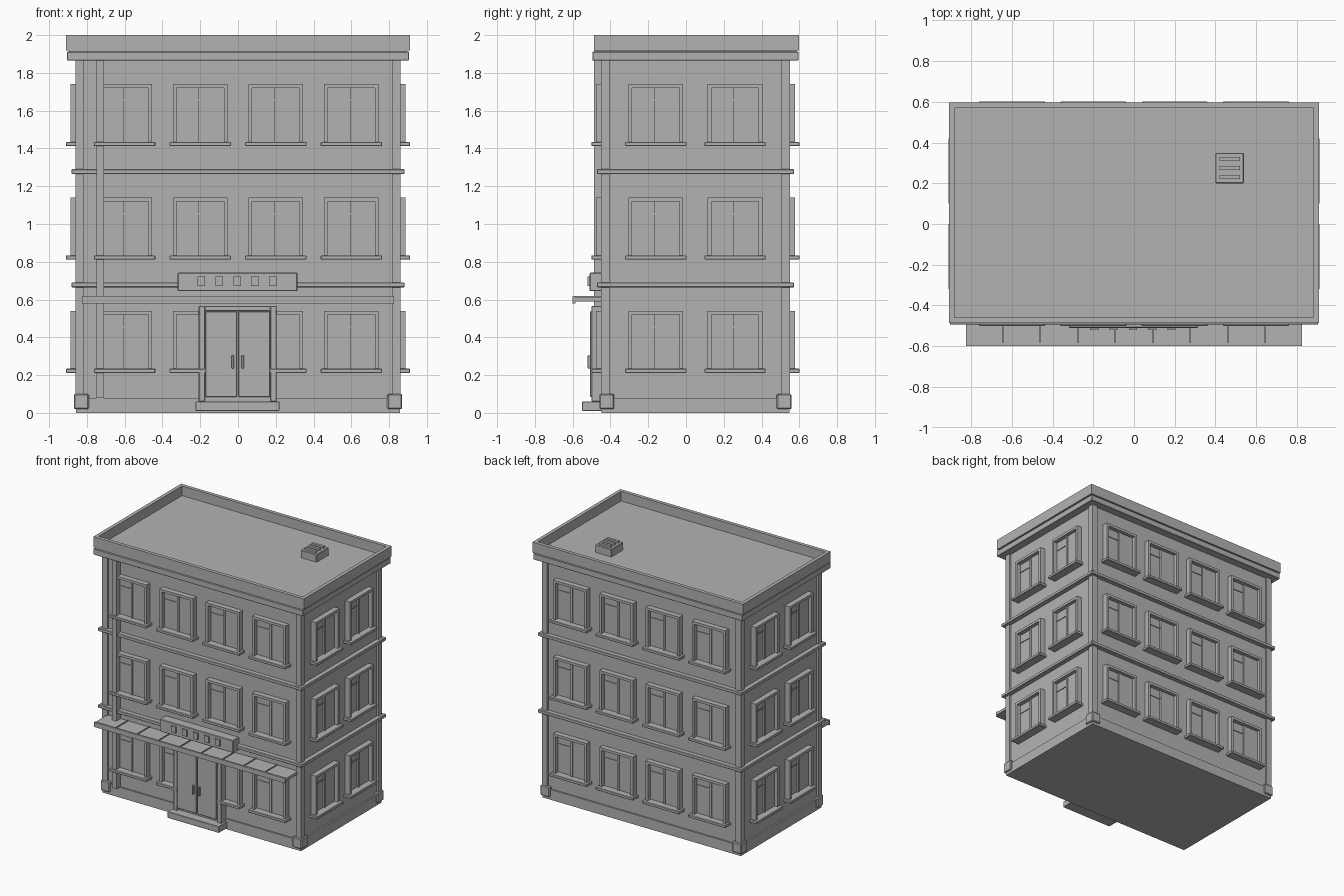
import bpy, bmesh, math
from mathutils import Matrix, Vector

cube = bpy.data.objects.get("Cube")
if cube:
    bpy.data.objects.remove(cube, do_unlink=True)

# One stone grey for the whole building
grey = bpy.data.materials.new("stone_grey")
grey.use_nodes = True
GREY = (0.45, 0.45, 0.45, 1)
grey.diffuse_color = GREY
grey.node_tree.nodes["Principled BSDF"].inputs["Base Color"].default_value = GREY

# Wall extents
WX, FRONT, BACK = 0.845, -0.435, 0.535
MID = (FRONT + BACK) / 2
HALF_DEPTH = (BACK - FRONT) / 2


def build(name, boxes, matrix=None, bevel=0):
    """Make one object from boxes given as (x0, x1, y0, y1, z0, z1)."""
    bm = bmesh.new()
    for x0, x1, y0, y1, z0, z1 in boxes:
        centre = Vector((x0 + x1, y0 + y1, z0 + z1)) / 2
        size = Matrix.Diagonal((x1 - x0, y1 - y0, z1 - z0, 1))
        bmesh.ops.create_cube(bm, size=1, matrix=Matrix.Translation(centre) @ size)
    mesh = bpy.data.meshes.new(name)
    bm.to_mesh(mesh)
    bm.free()
    mesh.materials.append(grey)
    obj = bpy.data.objects.new(name, mesh)
    bpy.context.collection.objects.link(obj)
    if matrix:
        obj.matrix_world = matrix
    if bevel:
        mod = obj.modifiers.new("soft_edge", "BEVEL")
        mod.width = bevel
        mod.segments = 1
    return obj


def around(grow, z0, z1):
    """A slab that overhangs the walls evenly by grow."""
    return (-WX - grow, WX + grow, FRONT - grow, BACK + grow, z0, z1)


def corners(inner, outer, z0, z1):
    """Four corner posts reaching from inside the walls to outside."""
    boxes = []
    for x0, x1 in ((-WX - outer, -WX + inner), (WX - inner, WX + outer)):
        for y0, y1 in ((FRONT - outer, FRONT + inner), (BACK - inner, BACK + outer)):
            boxes.append((x0, x1, y0, y1, z0, z1))
    return boxes


# Main block, plinth and corner trim
build("walls", [around(0, 0, 1.88)])
build("plinth", [around(0.012, 0, 0.08)])
build("corner_pilasters", corners(0.03, 0.015, 0.05, 1.88))
build("corner_blocks", corners(0.055, 0.024, 0.02, 0.1), bevel=0.006)

# Floor bands
for z in (0.665, 1.265):
    build("floor_band", [around(0.036, z, z + 0.025)], bevel=0.003)

# Cornice and parapet around a sunken roof
build("cornice", [around(0.06, 1.865, 1.912)], bevel=0.003)
build("roof_deck", [around(0.05, 1.905, 1.925)])
PX, PF, PB, T = 0.91, -0.487, 0.597, 0.028
build("parapet", [
    (-PX, PX, PF, PF + T, 1.918, 2),
    (-PX, PX, PB - T, PB, 1.918, 2),
    (-PX, -PX + T, PF + T, PB - T, 1.918, 2),
    (PX - T, PX, PF + T, PB - T, 1.918, 2),
])

# Roof vent with slats
build("roof_vent", [(0.4, 0.54, 0.2, 0.35, 1.92, 1.985)], bevel=0.004)
build("roof_vent_slats", [(0.42, 0.52, y, y + 0.02, 1.98, 2)
                          for y in (0.22, 0.265, 0.31)])


def window(matrix):
    """Local x runs along the wall, -y points outward, z up from the sill."""
    w, t, h = 0.145, 0.02, 0.31
    build("window_frame", [
        (-w, -w + t, -0.042, 0.01, 0, h),
        (w - t, w, -0.042, 0.01, 0, h),
        (-w + t, w - t, -0.042, 0.01, h - t, h),
    ], matrix)
    build("window_pane", [(-w + t, w - t, -0.008, 0.01, 0, h - t)], matrix)
    build("window_casements", [
        (-0.008, 0.008, -0.02, 0, 0, h - t),
        (-w + t, 0, -0.014, 0, 0.22, 0.228),
        (0.008, w - t, -0.014, 0, 0, h - t),
    ], matrix)
    build("window_sill", [(-0.162, 0.162, -0.066, 0.01, -0.018, 0.004)],
          matrix, bevel=0.003)


# Windows on all four sides
sides = (
    (0, Vector((0, FRONT, 0)), (-0.6, -0.2, 0.2, 0.6)),
    (90, Vector((WX, MID, 0)), (-0.21, 0.21)),
    (180, Vector((0, BACK, 0)), (-0.6, -0.2, 0.2, 0.6)),
    (270, Vector((-WX, MID, 0)), (-0.21, 0.21)),
)
for angle, origin, spots in sides:
    turn = Matrix.Translation(origin) @ Matrix.Rotation(math.radians(angle), 4, "Z")
    for floor in range(3):
        for u in spots:
            window(turn @ Matrix.Translation((u, 0, 0.23 + 0.6 * floor)))

# Downpipe on the front
build("downpipe", [(-0.75, -0.71, -0.487, FRONT, 0.08, 1.87)])

# Canopy: slab, front lip and raised seams between nine panels
build("canopy_slab", [(-0.825, 0.825, -0.6, FRONT, 0.59, 0.612)])
build("canopy_lip", [(-0.825, 0.825, -0.6, -0.585, 0.58, 0.618)])
build("canopy_seams", [(x - 0.003, x + 0.003, -0.6, FRONT, 0.61, 0.62)
                       for x in [-0.645 + 0.1843 * i for i in range(8)]])

# Sign board with plain studs
build("sign_board", [(-0.32, 0.315, -0.51, FRONT, 0.645, 0.742)], bevel=0.004)
build("sign_studs", [(x - 0.02, x + 0.02, -0.521, -0.5, 0.672, 0.722)
                     for x in (-0.195, -0.1, -0.005, 0.09, 0.185)])

# Entrance: frame, double doors, handles and step
build("door_frame", [
    (-0.208, -0.175, -0.5, FRONT, 0.06, 0.565),
    (0.172, 0.205, -0.5, FRONT, 0.06, 0.565),
    (-0.175, 0.172, -0.5, FRONT, 0.54, 0.565),
], bevel=0.003)
build("door_backing", [(-0.175, 0.172, -0.48, FRONT, 0.06, 0.54)])
build("double_doors", [
    (-0.172, -0.005, -0.508, -0.47, 0.085, 0.538),
    (0.002, 0.169, -0.508, -0.47, 0.085, 0.538),
], bevel=0.003)
build("door_handles", [(x - 0.006, x + 0.006, -0.521, -0.5, 0.235, 0.305)
                       for x in (-0.028, 0.025)], bevel=0.003)
build("front_step", [(-0.225, 0.22, -0.55, FRONT, 0.01, 0.06)], bevel=0.003)
